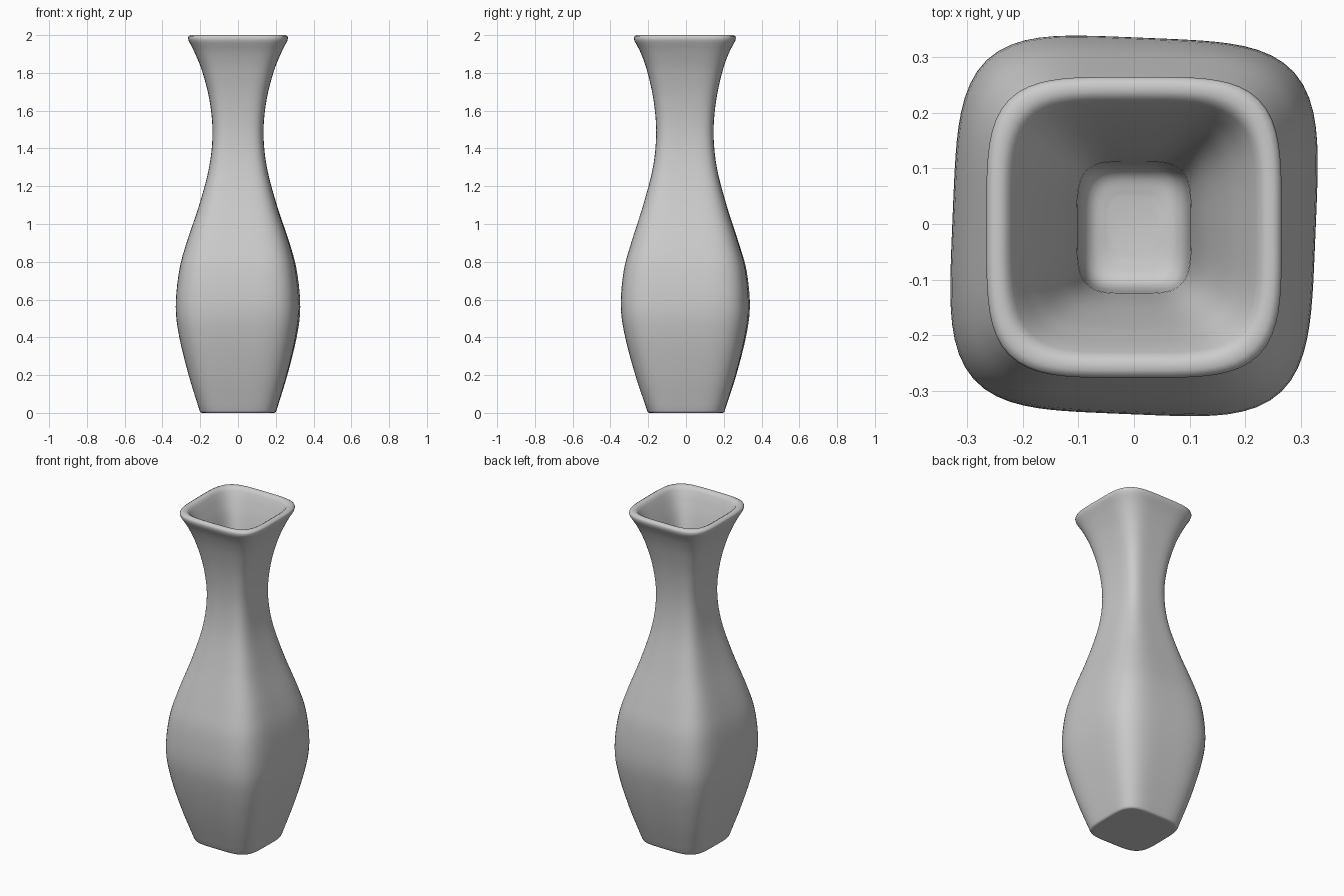
import bpy, bmesh, math
from mathutils import Vector

if "Cube" in bpy.data.objects:
    bpy.data.objects.remove(bpy.data.objects["Cube"])

SEG = 96     # points around each ring
SQ = 4.2     # squareness of the cross-section


def smooth_profile(pts, steps=5):
    """Catmull-Rom curve through (z, half_x, half_y) points."""
    p = [Vector(q) for q in pts]
    p = [2 * p[0] - p[1]] + p + [2 * p[-1] - p[-2]]
    out = []
    for a, b, c, d in zip(p, p[1:], p[2:], p[3:]):
        for i in range(steps):
            t = i / steps
            out.append(0.5 * (2 * b + (c - a) * t + (2 * a - 5 * b + 4 * c - d) * t * t
                              + (3 * b - a - 3 * c + d) * t ** 3))
    return out + [p[-2]]


def ring(bm, z, hx, hy):
    """Rounded-square ring; the belly is turned very slightly."""
    twist = math.radians(-2.5) * max(0, 1 - abs(z - 0.6) / 0.8)
    oy = -0.006 * min(1, z)
    verts = []
    for i in range(SEG):
        a = 2 * math.pi * i / SEG
        c, s = math.cos(a), math.sin(a)
        r = (abs(c) ** SQ + abs(s) ** SQ) ** (-1 / SQ)
        x, y = hx * r * c, hy * r * s
        verts.append(bm.verts.new((x * math.cos(twist) - y * math.sin(twist),
                                   x * math.sin(twist) + y * math.cos(twist) + oy, z)))
    return verts


# outer wall from foot to lip
outer = smooth_profile([
    (0.012, .203, .205), (0.2, .260, .266), (0.4, .308, .317), (0.56, .326, .338),
    (0.75, .309, .323), (0.9, .271, .283), (1.1, .205, .220), (1.3, .153, .169),
    (1.48, .135, .152), (1.65, .150, .165), (1.8, .187, .197), (1.9, .226, .231),
    (1.97, .261, .267)])
# rounded lip
lip = [(1.985, .265, .270), (1.994, .262, .267), (2.0, .252, .257), (2.0, .238, .243),
       (1.994, .227, .232), (1.98, .219, .224)]
# inside of the mouth down to a shallow floor in the neck
inner = smooth_profile([
    (1.95, .205, .210), (1.85, .166, .175), (1.7, .125, .139), (1.55, .105, .121),
    (1.44, .099, .115), (1.39, .092, .108), (1.365, .075, .090), (1.355, .045, .055)])

bm = bmesh.new()
rings = [ring(bm, *p) for p in
         [(0, .180, .182), (0, .192, .194), (0.003, .199, .201), *outer, *lip, *inner]]
for a, b in zip(rings, rings[1:]):
    for i in range(SEG):
        j = (i + 1) % SEG
        bm.faces.new((a[i], a[j], b[j], b[i]))
bm.faces.new(rings[0][::-1])
bm.faces.new(rings[-1])
for f in bm.faces:
    f.smooth = True
bmesh.ops.recalc_face_normals(bm, faces=bm.faces)

mesh = bpy.data.meshes.new("vase")
bm.to_mesh(mesh)
bm.free()
vase = bpy.data.objects.new("vase", mesh)
bpy.context.collection.objects.link(vase)
